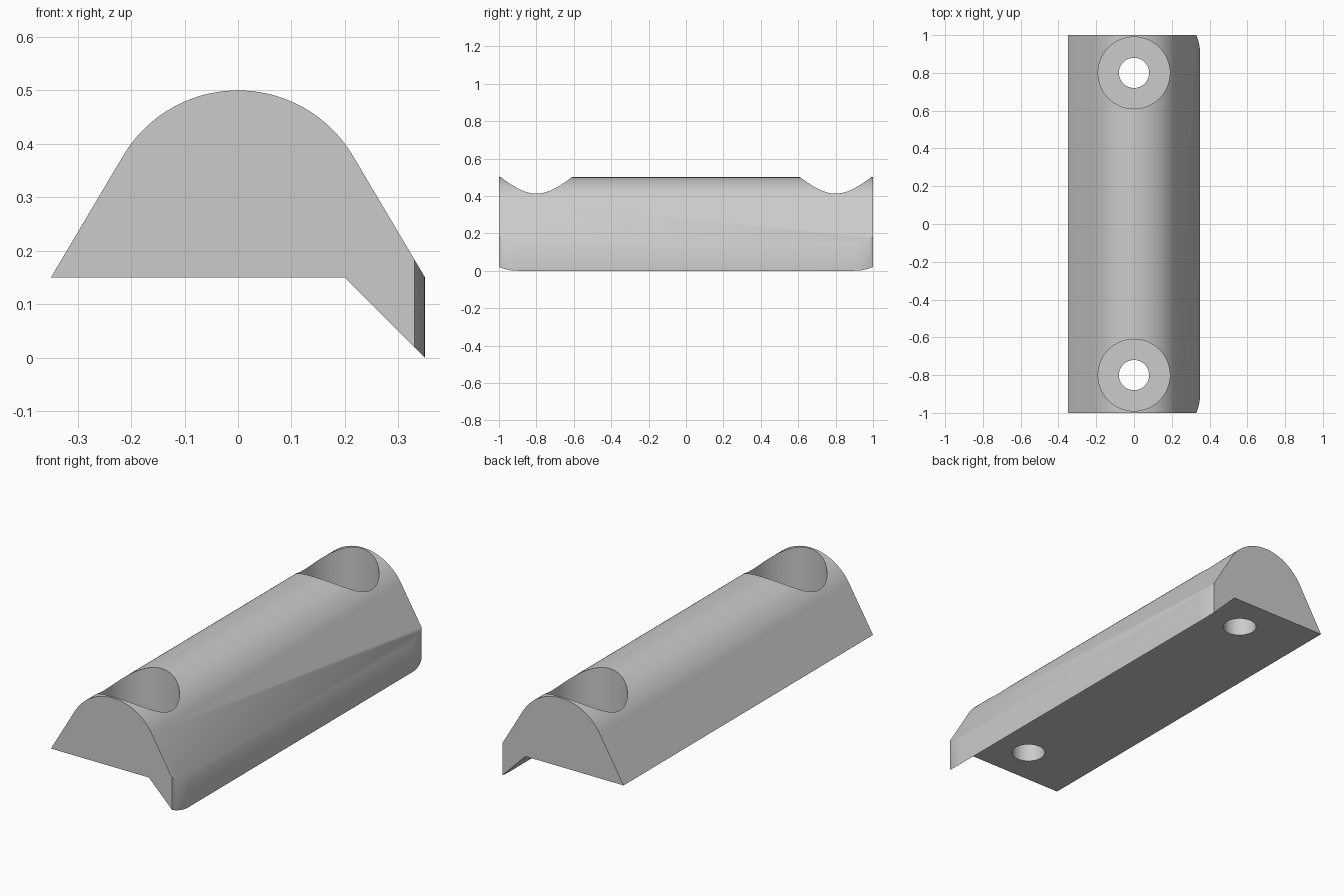
import bpy
import bmesh
from math import sin, cos, radians, pi
from mathutils import Vector

cube = bpy.data.objects.get("Cube")
if cube:
    bpy.data.objects.remove(cube, do_unlink=True)

grey = bpy.data.materials.new("plain grey")
grey.use_nodes = True
color = (0.6, 0.6, 0.6, 1)
grey.diffuse_color = color
grey.node_tree.nodes["Principled BSDF"].inputs["Base Color"].default_value = color


def prism(name, points, along):
    """Extrude a closed outline of 3D points into a solid object."""
    bm = bmesh.new()
    face = bm.faces.new([bm.verts.new(p) for p in points])
    ext = bmesh.ops.extrude_face_region(bm, geom=[face])
    bmesh.ops.translate(bm, vec=Vector(along),
                        verts=[v for v in ext["geom"] if isinstance(v, bmesh.types.BMVert)])
    bmesh.ops.recalc_face_normals(bm, faces=bm.faces)
    mesh = bpy.data.meshes.new(name)
    bm.to_mesh(mesh)
    bm.free()
    mesh.materials.append(grey)
    obj = bpy.data.objects.new(name, mesh)
    bpy.context.collection.objects.link(obj)
    return obj


def cylinder(name, radius, y, bottom, top, sides=64):
    ring = [(radius * cos(2 * pi * i / sides), y + radius * sin(2 * pi * i / sides), bottom)
            for i in range(sides)]
    return prism(name, ring, (0, 0, top - bottom))


# Body: rounded crest, tangent slopes and a lip hanging from one side
start, steps, crest = radians(30.67), 40, 0.25
arc = [start + (pi - 2 * start) * i / steps for i in range(steps + 1)]
outline = [(-0.35, 0.15), (0.2, 0.15), (0.35, 0), (0.35, 0.15)]
outline += [(crest * cos(a), 0.25 + crest * sin(a)) for a in arc]
body = prism("rounded_rail", [(x, -1, z) for x, z in outline], (0, 2, 0))

# Cutters: bolt holes, head recesses and rounded lip corners
cutters = []
bend = 0.26
for side in (-1, 1):
    cutters.append(cylinder("head_recess_cutter", 0.19, side * 0.8, 0.25, 0.7))
    cutters.append(cylinder("bolt_hole_cutter", 0.08, side * 0.8, 0, 0.4))
    curve = [radians(26 * i / 10) for i in range(11)]
    corner = [(0.35 - bend * (1 - cos(a)), side * (0.9 + bend * sin(a)), -0.1) for a in curve]
    corner += [(0.45, side * 1.05, -0.1), (0.45, side * 0.9, -0.1)]
    cutters.append(prism("lip_corner_cutter", corner, (0, 0, 0.7)))

bpy.context.view_layer.objects.active = body
for cutter in cutters:
    cutter.hide_render = True
    cut = body.modifiers.new("cut", "BOOLEAN")
    cut.operation = "DIFFERENCE"
    cut.solver = "EXACT"
    cut.object = cutter
    bpy.ops.object.modifier_apply(modifier=cut.name)
    bpy.data.objects.remove(cutter, do_unlink=True)

# Soft crest and bores, crisp outer edges
bpy.ops.object.select_all(action="DESELECT")
body.select_set(True)
bpy.ops.object.shade_smooth_by_angle(angle=radians(35))
